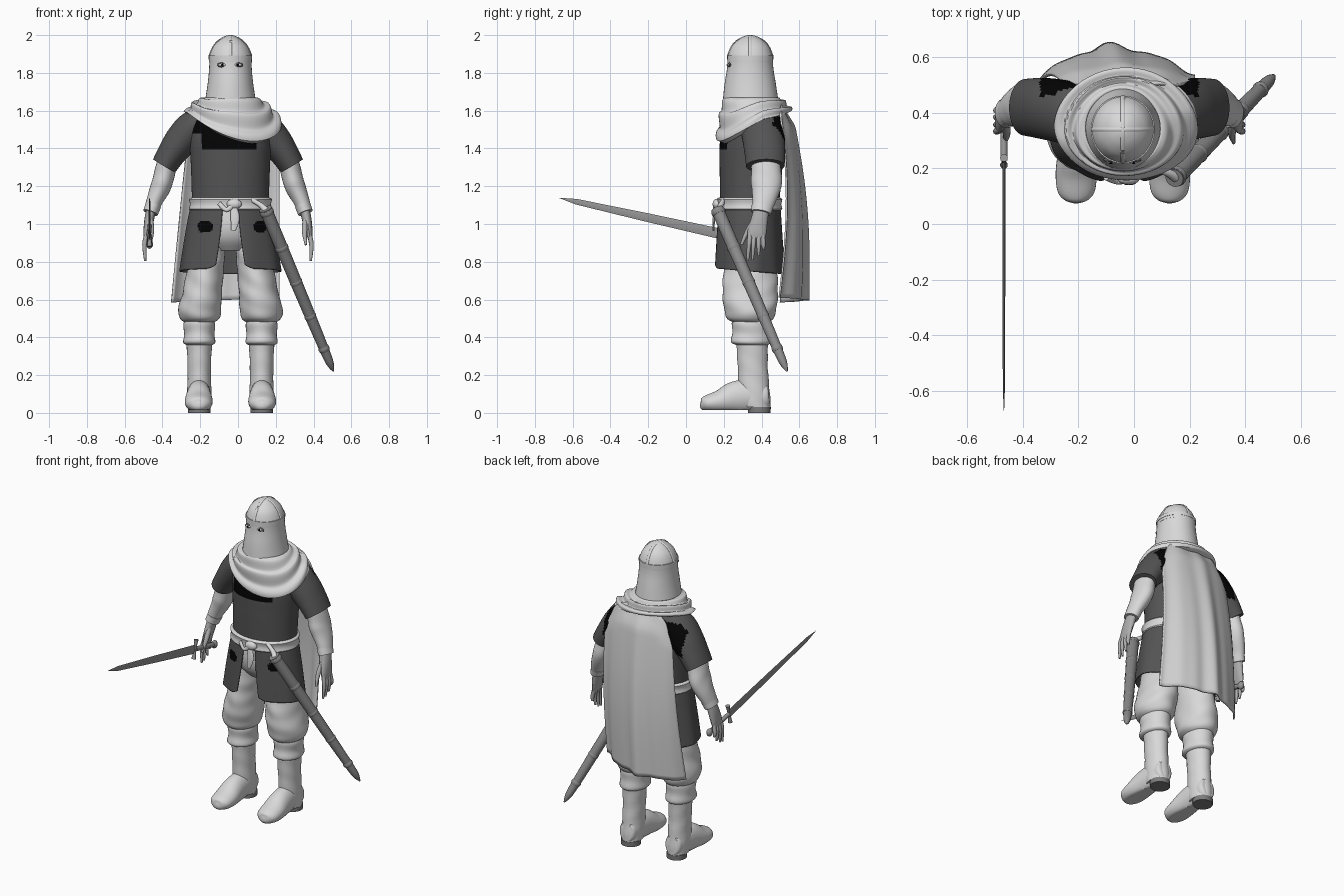
import bpy, bmesh
from math import sin, cos, pi, asin, radians
from mathutils import Vector

if "Cube" in bpy.data.objects:
    bpy.data.objects.remove(bpy.data.objects["Cube"])

made = []
CX = -0.04      # body centre line
AX = -0.053     # arm centre line


def material(name, grey):
    m = bpy.data.materials.new(name)
    m.use_nodes = True
    m.diffuse_color = (grey, grey, grey, 1)
    bsdf = next(n for n in m.node_tree.nodes if n.type == 'BSDF_PRINCIPLED')
    bsdf.inputs["Base Color"].default_value = (grey, grey, grey, 1)
    return m


PALE = material("pale cloth", 0.69)
CAPE = material("cape cloth", 0.62)
DARK = material("dark tunic", 0.088)
BLACK = material("black patch", 0.001)
GLOVE = material("grey glove", 0.42)
STEEL = material("sword steel", 0.3)
SHEATH = material("scabbard leather", 0.26)
SOLE = material("heel leather", 0.2)
SOCKET = material("eye socket", 0.1)
WHITE = material("eye white", 0.75)


def finish(name, bm, mat, thick=0):
    bmesh.ops.remove_doubles(bm, verts=bm.verts, dist=1e-5)
    bmesh.ops.recalc_face_normals(bm, faces=bm.faces)
    me = bpy.data.meshes.new(name)
    bm.to_mesh(me)
    bm.free()
    me.materials.append(mat)
    ob = bpy.data.objects.new(name, me)
    bpy.context.collection.objects.link(ob)
    if thick:
        mod = ob.modifiers.new("thickness", 'SOLIDIFY')
        mod.thickness = thick
    made.append(ob)
    return ob


def spline(pts, k):
    """Catmull-Rom through points of any size."""
    p = [Vector(q) for q in pts]
    if k == 1:
        return p
    out = []
    for i in range(len(p) - 1):
        a, b, c, d = p[max(i - 1, 0)], p[i], p[i + 1], p[min(i + 2, len(p) - 1)]
        for j in range(k):
            t = j / k
            out.append(b + (c - a) * (t / 2) + (a * 2 - b * 5 + c * 4 - d) * (t * t / 2)
                       + (b * 3 - a - c * 3 + d) * (t ** 3 / 2))
    return out + [p[-1]]


def tube(name, pts, mat, n=28, k=4, flat=False, warp=None, floor=None):
    """Loft ellipses (x, y, z, ru, rv) along a path; flat keeps rings level."""
    p = spline(pts, k)
    bm = bmesh.new()
    rings = []
    for i, q in enumerate(p):
        t = Vector((0, 0, 1)) if flat else (p[min(i + 1, len(p) - 1)].xyz - p[max(i - 1, 0)].xyz).normalized()
        ref = Vector((0, 0, 1)) if abs(t.y) > 0.75 else Vector((0, 1, 0))
        u = ref.cross(t).normalized()
        v = t.cross(u)
        ring = []
        for j in range(n):
            a = 2 * pi * j / n
            w = warp(a, q[2]) if warp else 1
            co = q.xyz + u * (max(q[3], 0.001) * cos(a) * w) + v * (max(q[4], 0.001) * sin(a) * w)
            if floor is not None:
                co.z = max(co.z, floor)
            ring.append(bm.verts.new(co))
        rings.append(ring)
    for r, s in zip(rings, rings[1:]):
        for j in range(n):
            bm.faces.new((r[j], r[(j + 1) % n], s[(j + 1) % n], s[j]))
    bm.faces.new(rings[0])
    bm.faces.new(rings[-1])
    return finish(name, bm, mat)


def sheet(name, f, nu, nv, mat, thick):
    """Grid surface from f(u, v) with u, v in 0..1."""
    bm = bmesh.new()
    g = [[bm.verts.new(f(i / nu, j / nv)) for i in range(nu + 1)] for j in range(nv + 1)]
    for a, b in zip(g, g[1:]):
        for i in range(nu):
            bm.faces.new((a[i], a[i + 1], b[i + 1], b[i]))
    return finish(name, bm, mat, thick)


def ball(name, co, size, mat):
    bm = bmesh.new()
    bmesh.ops.create_uvsphere(bm, u_segments=20, v_segments=12, radius=1)
    bmesh.ops.scale(bm, vec=size, verts=bm.verts)
    bmesh.ops.translate(bm, vec=co, verts=bm.verts)
    return finish(name, bm, mat)


def paint(ob, mat, rule):
    ob.data.materials.append(mat)
    for f in ob.data.polygons:
        if rule(f.center):
            f.material_index = 1


# Head: face veil, domed helmet with a thin rim and crossing ridges, eyes
tube("face_veil", [(CX, .345, 1.56, .15, .155), (CX, .342, 1.65, .135, .147), (CX, .34, 1.74, .121, .136),
                   (CX, .34, 1.82, .113, .123), (CX, .34, 1.88, .112, .119)], PALE, n=40, flat=True)
tube("helmet", [(CX, .34, 1.855, .113, .12), (CX, .34, 1.89, .111, .118), (CX, .34, 1.94, .09, .098),
                (CX, .34, 1.975, .056, .063), (CX, .34, 1.993, .024, .027), (CX, .34, 1.998, .002, .002)],
     PALE, n=40, flat=True)
tube("helmet_rim", [(CX, .34, z, .115, .122) for z in (1.872, 1.892)], PALE, n=40, flat=True, k=1)
tube("helmet_ridge_long", [(CX, .34 + y, z, .008, .004) for y, z in ((-.119, 1.89), (-.098, 1.94), (-.063, 1.976),
     (0, 1.997), (.063, 1.976), (.098, 1.94), (.119, 1.89))], PALE, n=8)
tube("helmet_ridge_cross", [(CX + x, .34, z, .004, .008) for x, z in ((-.112, 1.89), (-.09, 1.94), (-.056, 1.976),
     (0, 1.997), (.056, 1.976), (.09, 1.94), (.112, 1.89))], PALE, n=8)
for s, side in ((-1, "right"), (1, "left")):
    x = CX - .002 + s * .041
    ball(side + "_eye_socket", (x, .231, 1.842), (.028, .009, .013), SOCKET)
    ball(side + "_eye", (x, .228, 1.842), (.02, .010, .008), WHITE)
    ball(side + "_iris", (x, .221, 1.842), (.007, .006, .007), BLACK)


# Cowl: draped ring of folds, hanging lower at the front and to the left
def cowl(u, v):
    a = 2 * pi * u
    front = max(0, cos(a + pi / 2 - .3))
    t = min(v / .9, 1)
    under = max(0, v - .9) / .1
    fold = sin(t * 5 * pi + 1.6 * sin(a + .6) + .7 * sin(3 * a))
    rim = 1.572 + .028 * max(0, sin(a)) - .125 * front ** 1.5 - .022 * cos(a)
    rx = .135 + .123 * t ** .85 + .009 * fold * t - .03 * under
    ry = .14 + .06 * t ** .85 + .009 * fold * t - .03 * under
    z = 1.67 + (rim - 1.67) * t ** 1.25 + .012 * fold * sin(pi * t) - .012 * under
    return (CX + .018 * t + rx * cos(a), .342 + .022 * t + ry * sin(a), z)


sheet("cowl", cowl, 72, 30, PALE, .008)


# Cape: broad soft folds, swelling backward toward the hem
def cape(u, v):
    spread = min(1, .8 + 1.2 * v)
    left = -.04 - (.215 + .1 * v) * spread
    right = -.03 + .25 * spread
    arch = sin(pi * u ** .9) ** 1.1
    y = .508 + .035 * sin(pi * v) + (.045 + .085 * v) * arch - .05 * max(0, 1 - v * 9) * arch
    y += (.003 + .008 * v) * sin(u * 6 * pi - .6) + .005 * v * sin(u * 31)
    edge = abs(2 * u - 1) ** 4
    return (left + (right - left) * u, y, 1.635 - v * (1.05 - .025 * u) - .07 * edge * (1 - v) ** 3)


sheet("cape", cape, 60, 40, CAPE, .01)

# Tunic body, with dark patches under the cowl and behind the shoulders
torso = tube("tunic_body", [(CX, .335, 1.06, .205, .152), (CX, .34, 1.18, .205, .16), (CX, .345, 1.32, .21, .167),
                            (CX, .35, 1.44, .215, .17), (CX, .36, 1.53, .21, .155), (CX, .36, 1.6, .16, .12),
                            (CX, .35, 1.65, .09, .09)], DARK, n=72, k=10, flat=True)
paint(torso, BLACK, lambda c: c.z > 1.39 and (c.y > .45 or c.y < .3 and
      (-.195 if c.z < 1.48 else -.25) < c.x < .1))


# Tunic skirt, split at the front
def skirt(u, v):
    rx, ry = .208 + .062 * v ** .8, .165 + .022 * v
    gap = asin((.042 + .035 * v ** 1.5) / rx)
    a = -pi / 2 + gap + u * (2 * pi - 2 * gap)
    edge = max(0, 1 - min(u, 1 - u) * 25)
    r = 1 + .012 * v * sin(9 * a)
    return (CX + rx * r * cos(a), .335 + ry * r * sin(a),
            1.1 - .35 * v + .02 * v * edge ** 2 - .015 * v * sin(a))


hem = sheet("tunic_skirt", skirt, 120, 40, DARK, .008)
paint(hem, BLACK, lambda c: c.y < .3 and min(((c.x + .173) / .038) ** 4, ((c.x - .118) / .032) ** 4)
      + ((c.z - .985) / .028) ** 4 < 1)

# Belt, knot and hanging ends
tube("belt", [(CX, .336, z, rx, rx - .046) for z, rx in ((1.07, .208), (1.08, .22), (1.105, .214), (1.13, .22),
     (1.14, .208))], PALE, n=48, flat=True, k=2)
ball("belt_knot", (-.02, .163, 1.105), (.04, .022, .027), PALE)
tube("belt_tail", [(-.025, .16, 1.1, .015, .008), (-.015, .148, 1.03, .024, .007), (-.025, .145, .965, .012, .005)],
     PALE, n=12)
tube("belt_strap", [(-.02, .158, 1.11, .015, .01), (-.06, .15, 1.075, .012, .008), (-.1, .165, 1.11, .012, .008)],
     PALE, n=12)
tube("scabbard_hanger", [(.07, .2, 1.13, .012, .012), (.12, .185, 1.1, .014, .014), (.15, .17, 1.07, .02, .02)],
     PALE, n=12)

# Trouser seat
tube("trouser_seat", [(CX, .33, 1.1, .17, .15), (CX, .33, 1.0, .185, .16), (CX, .335, .92, .17, .145),
                      (CX, .34, .86, .1, .1)], PALE, flat=True)


def wrinkle(a, z):
    return 1 + .014 * sin(z * 60 + 4 * cos(a + 1)) + .014 * sin(z * 28 + 4 * a)


def ripple(a, z):
    return 1 + .015 * sin(z * 60 + 3 * sin(a))


for s, side in ((-1, "right"), (1, "left")):
    def leg(rows):
        return [(CX + s * r[0], *r[1:]) for r in rows]

    def arm(rows):
        return [(AX + s * r[0], *r[1:]) for r in rows]

    # Legs: baggy trousers, boot cuffs, boots
    tube(side + "_trouser_leg", leg([(.1, .335, .97, .08, .11), (.118, .335, .84, .09, .125),
         (.135, .34, .74, .097, .14), (.15, .34, .63, .106, .148), (.163, .34, .55, .114, .138),
         (.163, .34, .5, .102, .12), (.165, .345, .475, .07, .085)]), PALE, n=40, k=7, flat=True, warp=wrinkle)
    tube(side + "_boot_cuff", leg([(.165, .345, .5, .075, .095), (.165, .345, .47, .084, .103),
         (.165, .345, .42, .08, .1), (.165, .345, .375, .086, .106), (.165, .35, .36, .07, .085)]),
         PALE, n=32, flat=True, warp=ripple)
    tube(side + "_boot_shaft", leg([(.165, .35, .38, .068, .085), (.165, .352, .28, .063, .08),
         (.165, .357, .18, .062, .08), (.165, .363, .08, .064, .083), (.165, .37, .03, .06, .078)]),
         PALE, n=32, flat=True, warp=ripple)
    tube(side + "_boot_foot", leg([(.165, .44, .085, .035, .05), (.165, .425, .085, .054, .07),
         (.165, .35, .09, .06, .085), (.167, .26, .082, .067, .085), (.168, .18, .06, .074, .062),
         (.168, .115, .05, .066, .045), (.168, .085, .045, .04, .032), (.168, .075, .045, .01, .01)]),
         PALE, n=32, floor=.014)
    tube(side + "_boot_heel", leg([(.165, .388, 0, .06, .06), (.165, .388, .032, .06, .061)]),
         SOLE, n=24, k=1, flat=True)

    # Arms: short sleeve, forearm, glove with fingers
    sleeve = tube(side + "_sleeve", arm([(.1, .385, 1.55, .07, .1), (.18, .4, 1.515, .088, .112),
                  (.245, .412, 1.445, .088, .112), (.3, .418, 1.37, .076, .107), (.338, .42, 1.308, .068, .102)]),
                  DARK, n=56, k=8)
    paint(sleeve, BLACK, lambda c: c.y > .46 and 1.385 < c.z < 1.57 and abs(c.x - AX) < .285)
    tube(side + "_forearm", arm([(.32, .42, 1.35, .05, .075), (.335, .425, 1.27, .055, .08),
         (.355, .425, 1.2, .054, .08), (.39, .412, 1.12, .043, .06), (.408, .4, 1.065, .036, .052)]),
         PALE, warp=ripple)
    tube(side + "_forearm_cuff", arm([(.395, .406, 1.1, .042, .058), (.41, .398, 1.06, .04, .054)]), PALE, k=2)
    tube(side + "_palm", arm([(.405, .4, 1.08, .026, .04), (.418, .388, 1.02, .025, .045),
         (.43, .375, .955, .018, .05), (.434, .37, .925, .012, .045)]), GLOVE, n=16)
    for i, tip in enumerate(((.327, .805), (.352, .81), (.385, .83), (.412, .865))):
        y = .34 + i * .022
        tube(f"{side}_finger_{i + 1}", arm([(.43, y, .95, .012, .013), (.442, (y + tip[0]) / 2, .89, .012, .012),
             (.438, *tip, .006, .006)]), GLOVE, n=10)
    tube(side + "_thumb", arm([(.41, .365, 1.02, .015, .018), (.405, .325, .96, .014, .014),
         (.412, .293, .89, .006, .007)]), GLOVE, n=10)


# Sword held in the right hand
def on_blade(y, *r):
    return (-.468, y, .955 - .223 * (y - .15), *r)


tube("sword_blade", [on_blade(.23, .006, .028), on_blade(-.2, .005, .023), on_blade(-.58, .004, .015),
                     on_blade(-.67, .001, .001)], STEEL, n=4, k=1)
gx, gy, gz = on_blade(.225)
tube("sword_guard", [(gx, gy + .223 * h, gz + h, r, r) for h, r in ((-.058, .014), (-.02, .009), (.02, .009),
     (.058, .014))], STEEL, n=12)
tube("sword_grip", [on_blade(y, .013, .015) for y in (.23, .33, .42)], STEEL, n=12)
ball("sword_pommel", on_blade(.425), (.018, .022, .025), STEEL)

# Scabbard on the left hip, with raised bands
top, tip = Vector((.145, .165, 1.08)), Vector((.505, .535, .22))


def on_sheath(t, r):
    return (*top.lerp(tip, t), r, r)


tube("scabbard", [on_sheath(t, r) for t, r in ((0, .034), (.3, .033), (.7, .029), (.9, .024), (.96, .018),
     (1, .004))], SHEATH, n=20)
for i, t in enumerate((.02, .24, .45, .66, .86)):
    r = .039 - .01 * t
    tube(f"scabbard_band_{i + 1}", [on_sheath(t - .014, r - .004), on_sheath(t, r), on_sheath(t + .014, r - .004)],
         SHEATH, n=20, k=2)

# Smooth shading with sharp edges kept
bpy.ops.object.select_all(action='DESELECT')
for ob in made:
    ob.select_set(True)
bpy.context.view_layer.objects.active = made[0]
bpy.ops.object.shade_smooth_by_angle(angle=radians(42))
